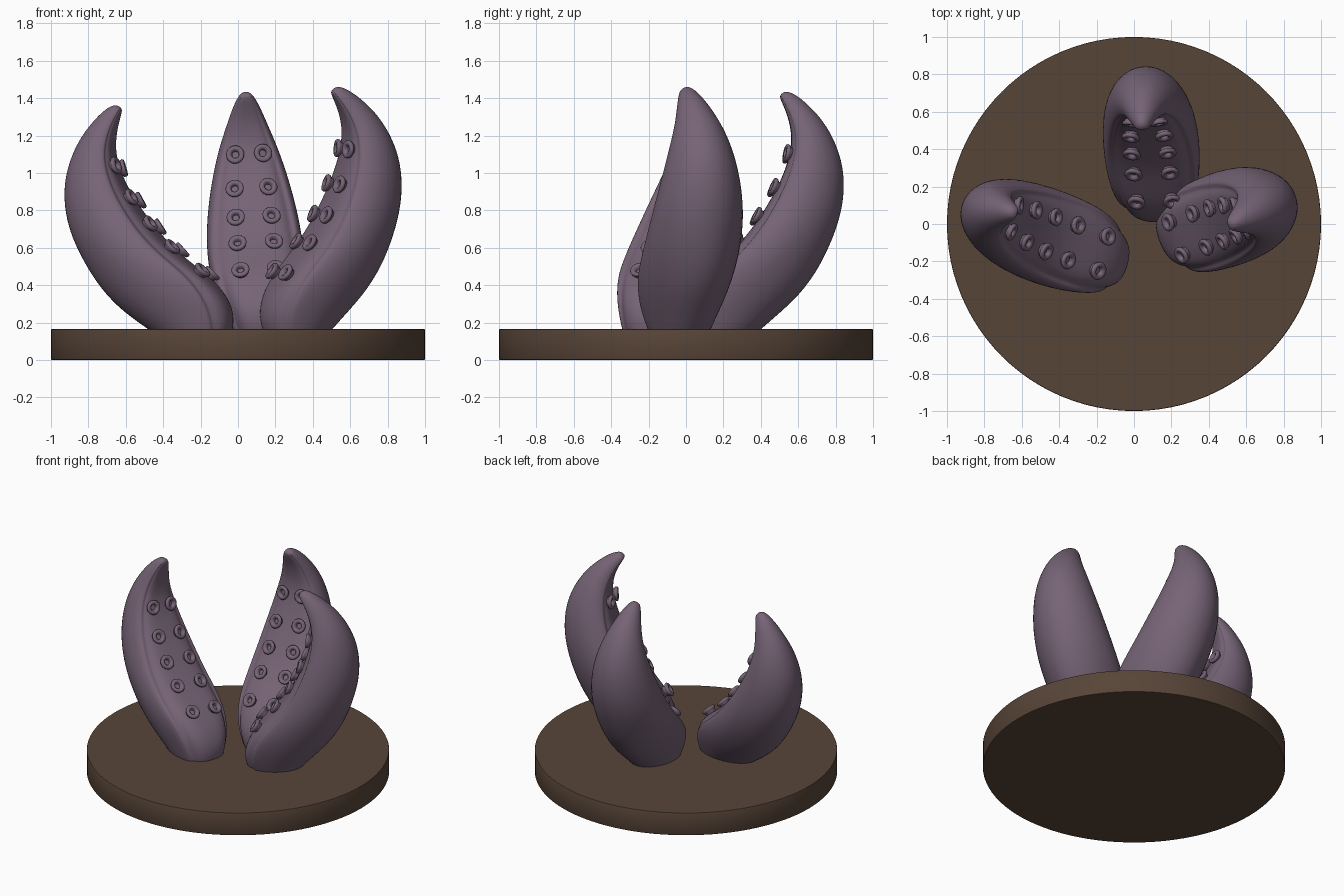
import bpy, bmesh, math
from mathutils import Matrix, Vector

if "Cube" in bpy.data.objects:
    bpy.data.objects.remove(bpy.data.objects["Cube"])


def material(name, rgb):
    m = bpy.data.materials.new(name)
    m.diffuse_color = (*rgb, 1)
    m.use_nodes = True
    m.node_tree.nodes["Principled BSDF"].inputs["Base Color"].default_value = m.diffuse_color
    return m


purple = material("dusky purple", (0.182, 0.127, 0.182))
brown = material("dark brown", (0.096, 0.059, 0.039))


def make_object(name, bm, mat):
    bmesh.ops.recalc_face_normals(bm, faces=bm.faces)
    me = bpy.data.meshes.new(name)
    bm.to_mesh(me)
    bm.free()
    me.materials.append(mat)
    ob = bpy.data.objects.new(name, me)
    bpy.context.collection.objects.link(ob)
    return ob


# Round base plate
bm = bmesh.new()
bmesh.ops.create_cone(bm, cap_ends=True, segments=96, radius1=1, radius2=1, depth=0.165,
                      matrix=Matrix.Translation((0, 0, 0.0825)))
plate = make_object("base_plate", bm, brown)
bev = plate.modifiers.new("bevel", "BEVEL")
bev.width, bev.segments, bev.limit_method = 0.005, 2, "ANGLE"
for p in plate.data.polygons:
    p.use_smooth = abs(p.normal.z) < 0.5

# Tentacle rings: inner edge (u, z), outer edge (u, z), half width
RINGS = [
    (0.05, 0.08, 0.30, 0.06, 0.12), (0.005, 0.20, 0.44, 0.19, 0.165),
    (0.02, 0.32, 0.60, 0.32, 0.21), (0.11, 0.45, 0.71, 0.46, 0.242),
    (0.245, 0.57, 0.79, 0.62, 0.25), (0.36, 0.70, 0.846, 0.78, 0.24),
    (0.45, 0.84, 0.864, 0.93, 0.217), (0.52, 0.97, 0.848, 1.07, 0.187),
    (0.565, 1.10, 0.796, 1.20, 0.15), (0.575, 1.20, 0.73, 1.30, 0.112),
    (0.555, 1.30, 0.65, 1.38, 0.078), (0.525, 1.37, 0.59, 1.425, 0.05),
    (0.505, 1.415, 0.535, 1.445, 0.025),
]
# Half cross-section: flat pad, groove, raised rim, rounded back
HALF = [(0, 0), (0.0, 0.40), (0.04, 0.68), (0.125, 0.78), (0.10, 0.89),
        (0.20, 0.98), (0.45, 1.02), (0.74, 0.82), (0.94, 0.43), (1, 0)]
SECTION = HALF + [(a, -v) for a, v in HALF[-2:0:-1]]


def tentacle(name, mtx):
    bm = bmesh.new()
    loops = []
    for i, (iu, iz, ou, oz, w) in enumerate(RINGS):
        rounding = 0.16 * max(0, 1 - i / 3)  # the foot is rounded towards the inside
        ring = []
        for a, v in SECTION:
            a += rounding * v * v * (1 - a)
            ring.append(bm.verts.new((iu + (ou - iu) * a, v * w * 1.04, iz + (oz - iz) * a)))
        loops.append(ring)
    n = len(SECTION)
    for lo, hi in zip(loops, loops[1:]):
        for i in range(n):
            bm.faces.new((lo[i], lo[(i + 1) % n], hi[(i + 1) % n], hi[i]))
    bm.faces.new(loops[0])
    bm.faces.new(loops[-1])
    for f in bm.faces:
        f.smooth = True
    bm.transform(mtx)
    ob = make_object(name, bm, purple)
    sub = ob.modifiers.new("smooth", "SUBSURF")
    sub.levels = sub.render_levels = 2


# Sucker cup profile: radius, height
CUP = [(0.036, -0.04), (0.036, 0.006), (0.046, 0.012), (0.049, 0.024),
       (0.044, 0.032), (0.028, 0.032), (0.021, 0.024), (0.018, 0.010)]


def pad_point(z):
    for a, b in zip(RINGS, RINGS[1:]):
        if a[1] <= z <= b[1]:
            t = (z - a[1]) / (b[1] - a[1])
            return a[0] + (b[0] - a[0]) * t


def suckers(name, mtx):
    bm = bmesh.new()
    seg = 20
    for z, v in [(0.475, 0.093), (0.62, 0.095), (0.76, 0.093), (0.915, 0.087), (1.10, 0.071)]:
        du = pad_point(z + 0.06) - pad_point(z - 0.06)
        for s in (-1, 1):
            normal = Vector((-0.12, 0.02 * s, du * 0.8)).normalized()
            place = (Matrix.Translation((pad_point(z), v * s, z))
                     @ normal.to_track_quat("Z", "Y").to_matrix().to_4x4())
            rows = [[bm.verts.new(place @ Vector((r * math.cos(k * math.tau / seg),
                                                  r * math.sin(k * math.tau / seg), h)))
                     for k in range(seg)] for r, h in CUP]
            for lo, hi in zip(rows, rows[1:]):
                for k in range(seg):
                    bm.faces.new((lo[k], lo[(k + 1) % seg], hi[(k + 1) % seg], hi[k])).smooth = True
            bm.faces.new(rows[0])
            bm.faces.new(rows[-1])
    bm.transform(mtx)
    make_object(name, bm, purple)


# Three tentacles: foot position, heading, outward tilt, sideways roll (degrees), outward stretch
for side, x, y, z, heading, tilt, roll, stretch in [
        ("back", 0.13, 0.015, 0.165, 92, 0, -3.2, 1.0),
        ("left", -0.035, -0.225, 0.165, 164.5, 6.5, 5.2, 1.03),
        ("right", 0.15, -0.092, 0.14, 22, -6.2, 2.5, 1.01)]:
    m = (Matrix.Translation((x, y, z))
         @ Matrix.Rotation(math.radians(heading), 4, "Z")
         @ Matrix.Rotation(math.radians(tilt), 4, "Y")
         @ Matrix.Rotation(math.radians(roll), 4, "X")
         @ Matrix.Diagonal((stretch, 1, 1, 1))
         @ Matrix.Translation((-0.02, 0, -0.165)))
    tentacle(side + "_tentacle", m)
    suckers(side + "_suckers", m)
